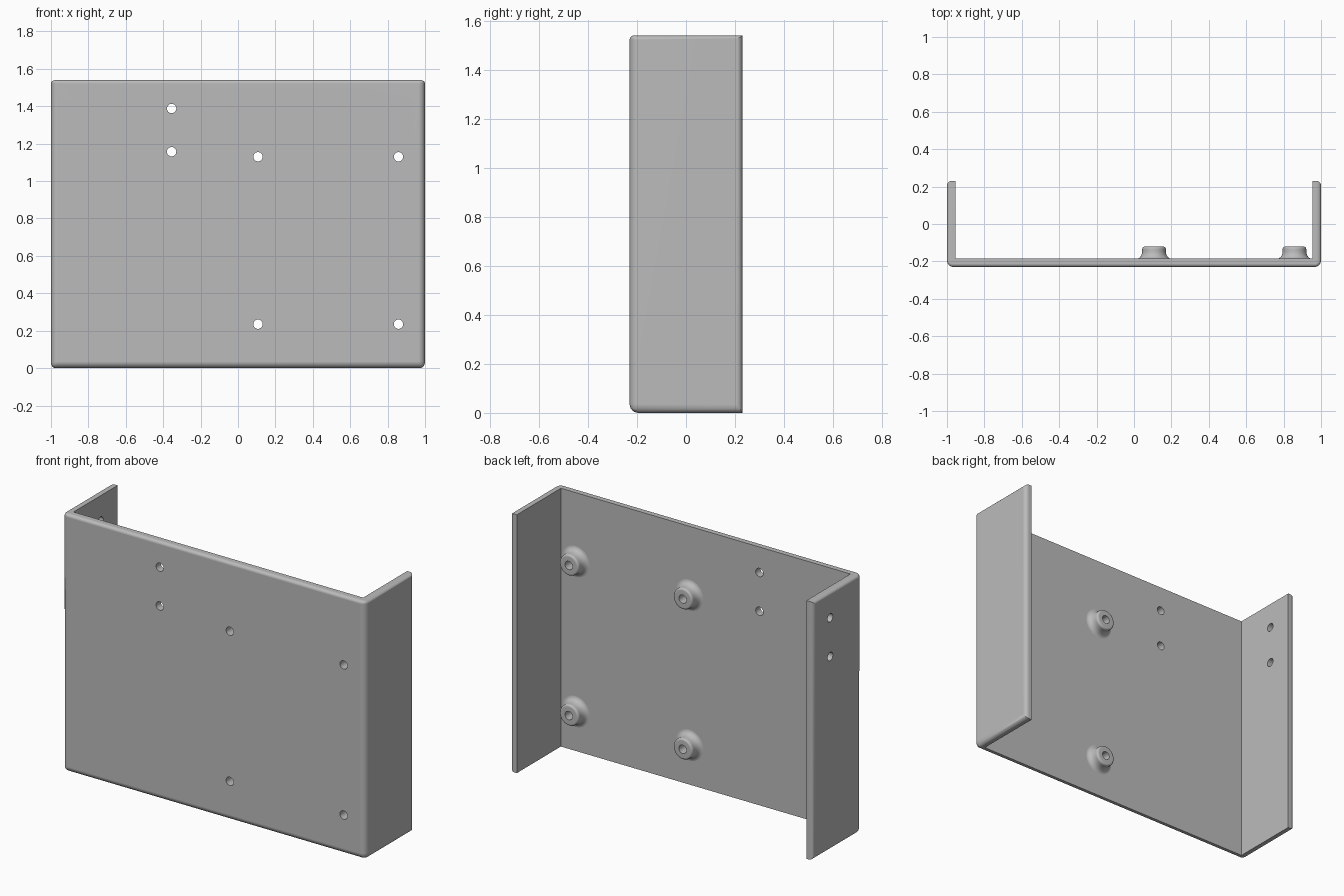
import bpy, bmesh, math
from mathutils import Matrix, Vector

default = bpy.data.objects.get("Cube")
if default:
    bpy.data.objects.remove(default, do_unlink=True)

WIDTH, DEPTH, HEIGHT, WALL = 2.0, 0.46, 1.54, 0.045
FRONT = -DEPTH / 2
INNER = FRONT + WALL
BORE = 0.025

grey = bpy.data.materials.new("plain grey")
grey.use_nodes = True
grey.diffuse_color = (0.5, 0.5, 0.5, 1)
grey.node_tree.nodes["Principled BSDF"].inputs["Base Color"].default_value = (0.5, 0.5, 0.5, 1)


def make_object(name, bm):
    bmesh.ops.recalc_face_normals(bm, faces=bm.faces)
    mesh = bpy.data.meshes.new(name)
    bm.to_mesh(mesh)
    bm.free()
    mesh.materials.append(grey)
    obj = bpy.data.objects.new(name, mesh)
    bpy.context.collection.objects.link(obj)
    return obj


def add_box(bm, low, high):
    low, high = Vector(low), Vector(high)
    place = Matrix.Translation((low + high) / 2) @ Matrix.Diagonal((*(high - low), 1))
    bmesh.ops.create_cube(bm, size=1, matrix=place)


def add_hole(bm, centre, axis):
    turn = Matrix.Rotation(math.pi / 2, 4, axis)
    bmesh.ops.create_cone(bm, cap_ends=True, segments=32, radius1=BORE, radius2=BORE,
                          depth=0.2, matrix=Matrix.Translation(centre) @ turn)


def select(obj):
    bpy.ops.object.select_all(action="DESELECT")
    obj.select_set(True)
    bpy.context.view_layer.objects.active = obj


def cut(obj, cutter):
    select(obj)
    mod = obj.modifiers.new("cut", "BOOLEAN")
    mod.operation, mod.solver, mod.object = "DIFFERENCE", "EXACT", cutter
    bpy.ops.object.modifier_apply(modifier=mod.name)
    bpy.data.objects.remove(cutter, do_unlink=True)


def smooth(obj):
    select(obj)
    bpy.ops.object.shade_smooth_by_angle(angle=math.radians(30))
    obj.modifiers.new("even shading", "WEIGHTED_NORMAL").keep_sharp = True


# Outer block, each group of edges rounded by its own amount
bm = bmesh.new()
add_box(bm, (-WIDTH / 2, FRONT, 0), (WIDTH / 2, -FRONT, HEIGHT))
weight = bm.edges.layers.float.new("bevel_weight_edge")
for edge in bm.edges:
    mid = (edge.verts[0].co + edge.verts[1].co) / 2
    upright = abs(mid.z - HEIGHT / 2) < 0.1
    if upright:
        edge[weight] = 0.9 if mid.y < 0 else 0.6
    elif mid.y < 0.1:
        edge[weight] = 0.9 if mid.z < 0.1 else 0.45
bracket = make_object("bracket", bm)
bevel = bracket.modifiers.new("rounding", "BEVEL")
bevel.limit_method, bevel.width, bevel.segments = "WEIGHT", 0.04, 6
select(bracket)
bpy.ops.object.modifier_apply(modifier=bevel.name)

# Hollow open at the back, top and bottom
bm = bmesh.new()
add_box(bm, (WALL - 1, INNER, -1), (1 - WALL, 1, 3))
cut(bracket, make_object("hollow_cutter", bm))

# Screw holes in the plate and in one side wall
standoff_spots = [(x, z) for x in (0.107, 0.858) for z in (0.235, 1.13)]
bm = bmesh.new()
for x, z in standoff_spots:
    add_hole(bm, (x, FRONT, z), "X")
for z in (1.157, 1.388):
    add_hole(bm, (-0.355, FRONT, z), "X")
    add_hole(bm, (-1, 0.07, z), "Y")
cut(bracket, make_object("hole_cutter", bm))
smooth(bracket)

# Flared standoffs: (radius, height above the plate), coved foot and rounded rim
profile = [(BORE, -0.003), (0.092, -0.003), (0.092, 0.0)]
for i in range(1, 7):
    a = i / 6 * math.pi / 2
    profile.append((0.092 - 0.029 * math.sin(a), 0.04 * (1 - math.cos(a))))
for i in range(5):
    a = i / 4 * math.pi / 2
    profile.append((0.051 + 0.012 * math.cos(a), 0.052 + 0.012 * math.sin(a)))
profile.append((BORE, 0.064))

for number, (x, z) in enumerate(standoff_spots, 1):
    bm = bmesh.new()
    ring = [bm.verts.new((r, h, 0)) for r, h in profile]
    edges = [bm.edges.new((a, b)) for a, b in zip(ring, ring[1:] + ring[:1])]
    bmesh.ops.spin(bm, geom=ring + edges, cent=(0, 0, 0), axis=(0, 1, 0),
                   angle=2 * math.pi, steps=32)
    bmesh.ops.remove_doubles(bm, verts=bm.verts, dist=0.0001)
    standoff = make_object(f"standoff_{number}", bm)
    standoff.location = (x, INNER, z)
    smooth(standoff)
